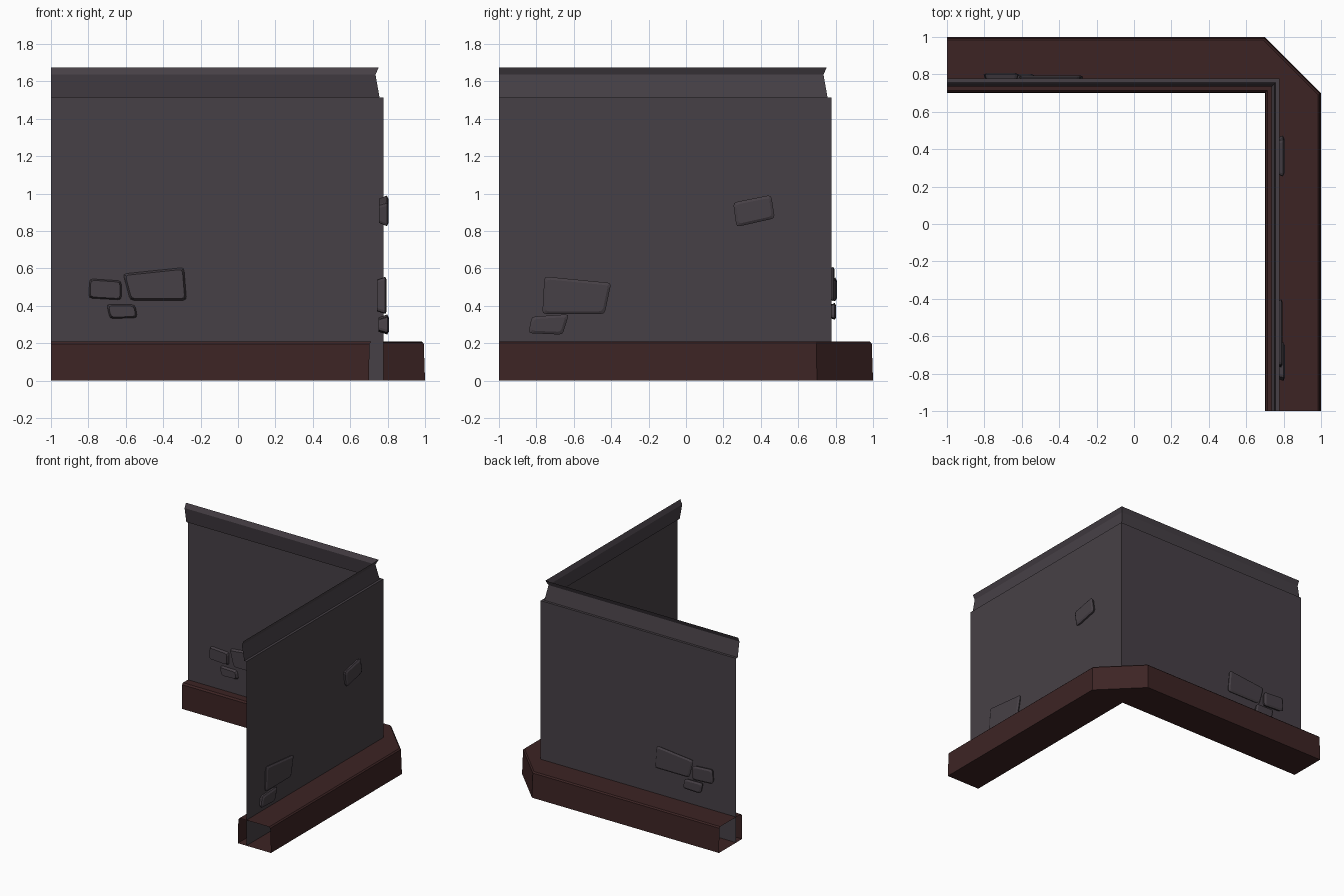
import bpy, bmesh
from mathutils import Vector

if "Cube" in bpy.data.objects:
    bpy.data.objects.remove(bpy.data.objects["Cube"])


def material(name, rgb):
    m = bpy.data.materials.new(name)
    m.diffuse_color = (*rgb, 1)
    m.use_nodes = True
    m.node_tree.nodes["Principled BSDF"].inputs["Base Color"].default_value = m.diffuse_color
    return m


GREY = material("dark grey plaster", (0.062, 0.051, 0.061))
BROWN = material("dark brown base", (0.046, 0.0175, 0.0175))


def finish(bm, name, mat, recalc=False):
    bmesh.ops.remove_doubles(bm, verts=bm.verts, dist=1e-5)
    if recalc:
        bmesh.ops.recalc_face_normals(bm, faces=bm.faces)
    me = bpy.data.meshes.new(name)
    bm.to_mesh(me)
    bm.free()
    me.materials.append(mat)
    ob = bpy.data.objects.new(name, me)
    bpy.context.collection.objects.link(ob)
    return ob


def corner_path(d, chamfered):
    """L-shaped path at distance d from the centre; outer base corner is cut."""
    c = 0.7 - 0.414 * (1 - d) if chamfered else d
    return [(-1, d), (c, d), (d, c), (d, -1)]


def sweep(name, profile, mat, closed=False):
    """Run a (distance, height, chamfered) profile round the corner, ends open."""
    bm = bmesh.new()
    rows = [[bm.verts.new((x, y, z)) for x, y in corner_path(d, ch)]
            for d, z, ch in profile]
    pairs = list(zip(rows, rows[1:]))
    if closed:
        pairs.append((rows[-1], rows[0]))
    for a, b in pairs:
        for i in range(3):
            bm.faces.new((a[i], a[i + 1], b[i + 1], b[i]))
    return finish(bm, name, mat)


# Thin wall sheet, and the inward-leaning cap with its flared lip
sweep("wall", [(0.777, 1.513, 0), (0.777, 0, 0)], GREY)
sweep("wall_cap", [(0.752, 1.674, 0), (0.735, 1.636, 0),
                   (0.757, 1.513, 0), (0.777, 1.513, 0)], GREY)

# Hollow base curb with softened top edges and a cut outer corner
sweep("base_curb", [(0.70, 0, 0), (0.703, 0.197, 0), (0.714, 0.21, 0),
                    (0.983, 0.21, 1), (0.993, 0.2, 1), (1.0, 0, 1)],
      BROWN, closed=True)


def inset(quad, t):
    """Shift every side of a quad inwards by about t."""
    out = []
    for i, p in enumerate(quad):
        a = (quad[i - 1] - p).normalized()
        b = (quad[(i + 1) % 4] - p).normalized()
        s = abs(a.x * b.y - a.y * b.x)
        out.append(p + (a + b) * (t / s))
    return out


def rounded(quad, r):
    """Round the four corners with three points each."""
    pts = []
    for i, p in enumerate(quad):
        a = p + (quad[i - 1] - p).normalized() * r
        b = p + (quad[(i + 1) % 4] - p).normalized() * r
        pts += [a, (a + b + p * 2) / 4, b]
    return pts


def stone(name, corners, back, front, on_back_wall):
    quad = [Vector(c) for c in corners]
    bm = bmesh.new()
    rings = []
    for depth, t in ((back, 0.014), (front - 0.008, 0), (front, 0.014)):
        rings.append([bm.verts.new((p.x, depth, p.y) if on_back_wall
                                   else (depth, p.x, p.y))
                      for p in rounded(inset(quad, t), 0.018)])
    n = len(rings[0])
    for a, b in zip(rings, rings[1:]):
        for i in range(n):
            j = (i + 1) % n
            bm.faces.new((a[i], a[j], b[j], b[i]))
    bm.faces.new(rings[0])
    bm.faces.new(rings[-1])
    finish(bm, name, GREY, recalc=True)


# Exposed stones on the back wall
stone("back_stone_large", [(-0.62, 0.575), (-0.285, 0.61), (-0.27, 0.425),
                           (-0.58, 0.425)], 0.757, 0.795, True)
stone("back_stone_left", [(-0.80, 0.552), (-0.617, 0.54), (-0.617, 0.424),
                          (-0.805, 0.435)], 0.755, 0.806, True)
stone("back_stone_low", [(-0.71, 0.415), (-0.545, 0.412), (-0.53, 0.33),
                         (-0.69, 0.325)], 0.755, 0.803, True)

# Exposed stones on the right wall
stone("right_stone_large", [(-0.757, 0.557), (-0.40, 0.522), (-0.435, 0.357),
                            (-0.768, 0.357)], 0.742, 0.795, False)
stone("right_stone_low", [(-0.825, 0.342), (-0.626, 0.355), (-0.66, 0.246),
                          (-0.842, 0.254)], 0.752, 0.806, False)
stone("right_stone_high", [(0.252, 0.952), (0.455, 0.993), (0.475, 0.868),
                           (0.27, 0.822)], 0.755, 0.804, False)
